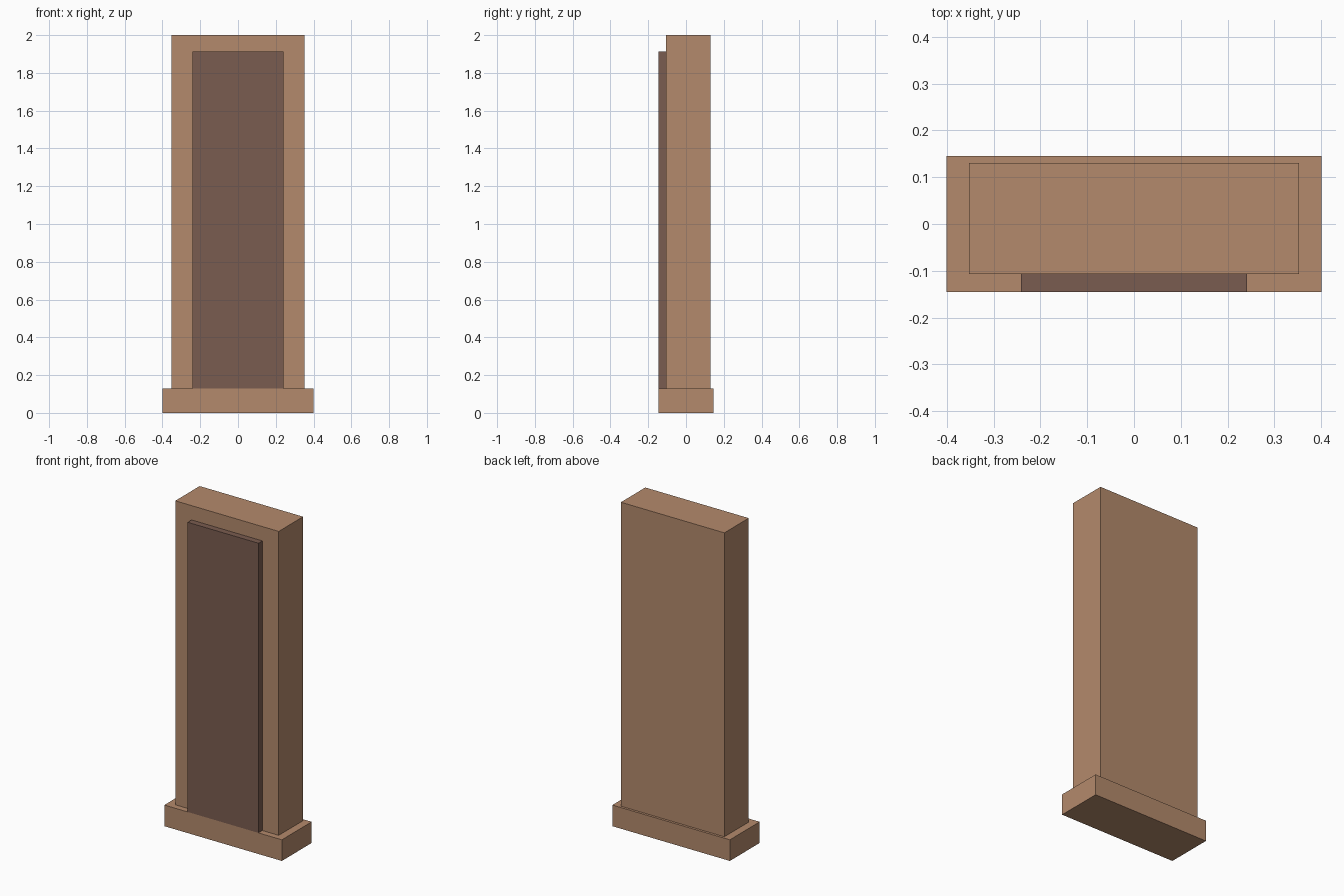
import bpy

if "Cube" in bpy.data.objects:
    bpy.data.objects.remove(bpy.data.objects["Cube"])


def material(name, colour):
    mat = bpy.data.materials.new(name)
    mat.diffuse_color = (*colour, 1.0)
    mat.use_nodes = True
    mat.node_tree.nodes["Principled BSDF"].inputs["Base Color"].default_value = mat.diffuse_color
    return mat


def box(name, lo, hi, mat):
    """Axis-aligned box between two opposite corners."""
    centre = [(a + b) / 2 for a, b in zip(lo, hi)]
    bpy.ops.mesh.primitive_cube_add(size=1, location=centre)
    obj = bpy.context.object
    obj.name = name
    obj.scale = [b - a for a, b in zip(lo, hi)]
    bpy.ops.object.transform_apply(location=False, rotation=False, scale=True)
    obj.data.materials.append(mat)
    return obj


light_wood = material("light_wood", (0.456, 0.254, 0.150))
dark_wood = material("dark_wood", (0.195, 0.107, 0.080))

base_top = 0.13
body_front = -0.107

# Plinth, upright slab and raised front panel
box("base", (-0.4, -0.145, 0), (0.4, 0.145, base_top), light_wood)
box("body", (-0.352, body_front, base_top), (0.352, 0.13, 2.0), light_wood)
box("front_panel", (-0.241, -0.145, base_top), (0.241, body_front, 1.912), dark_wood)
